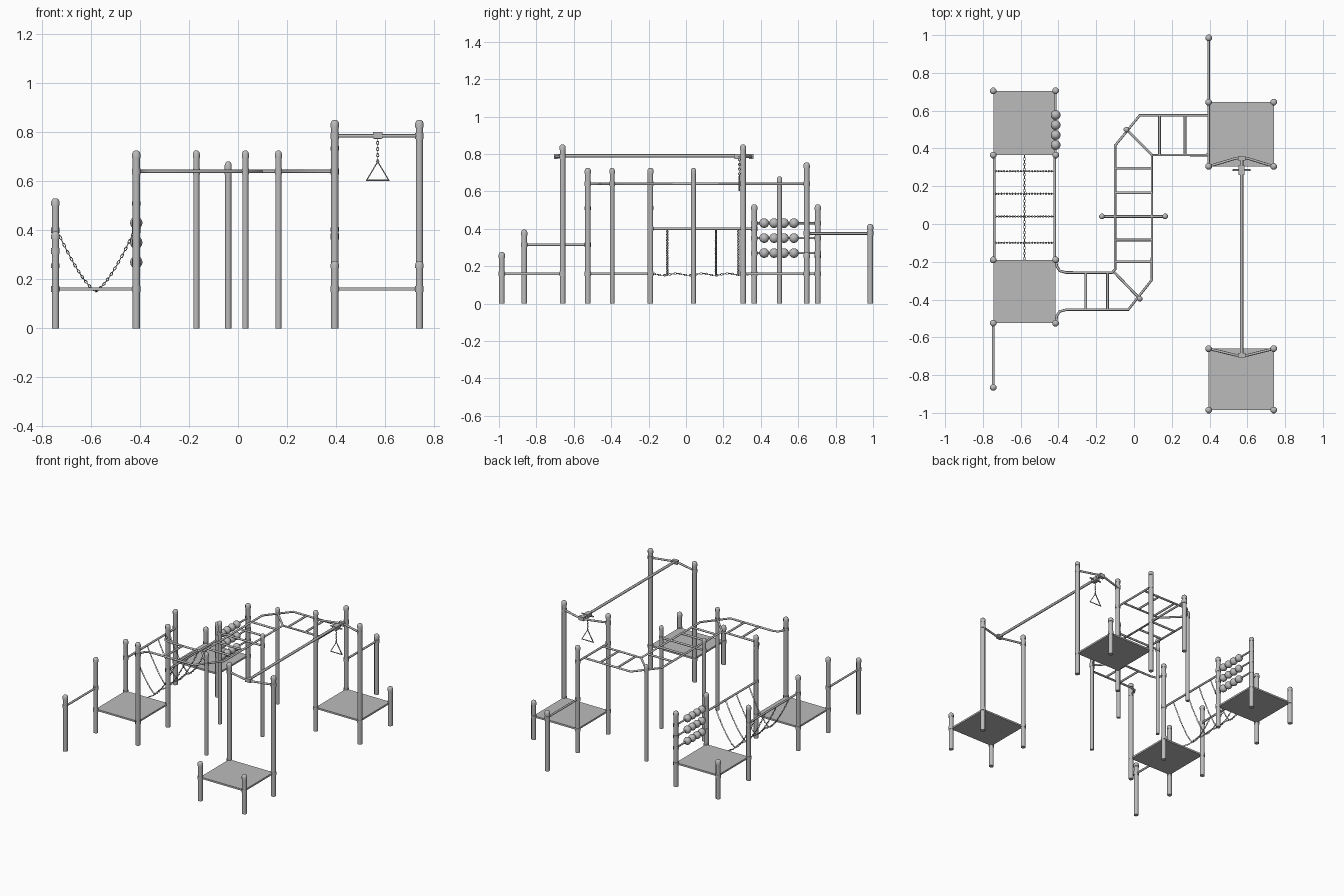
import bpy, bmesh, math
from mathutils import Vector, Matrix

cube = bpy.data.objects.get("Cube")
if cube:
    bpy.data.objects.remove(cube)


def material(name, value):
    m = bpy.data.materials.new(name)
    m.use_nodes = True
    color = (value, value, value, 1)
    m.diffuse_color = color
    m.node_tree.nodes["Principled BSDF"].inputs["Base Color"].default_value = color
    return m


steel = material("grey_steel", 0.5)
smooth = []


def finish(name, bm, rounded=True):
    mesh = bpy.data.meshes.new(name)
    bmesh.ops.recalc_face_normals(bm, faces=bm.faces)
    bm.to_mesh(mesh)
    bm.free()
    mesh.materials.append(steel)
    ob = bpy.data.objects.new(name, mesh)
    bpy.context.collection.objects.link(ob)
    if rounded:
        smooth.append(ob)
    return ob


def lathe(bm, profile, x, y, sides=8):
    """Spin a (radius, height) profile into a solid standing at x, y."""
    rings = []
    for r, z in profile:
        ring = []
        for i in range(sides):
            a = math.tau * (i + 0.5) / sides
            ring.append(bm.verts.new((x + r * math.cos(a), y + r * math.sin(a), z)))
        rings.append(ring)
    for low, high in zip(rings, rings[1:]):
        for i in range(sides):
            j = (i + 1) % sides
            bm.faces.new((low[i], low[j], high[j], high[i]))
    bm.faces.new(rings[0])
    bm.faces.new(rings[-1])


def post(name, x, y, h, collars=(), r=0.016):
    """Round post with a domed cap and clamp collars."""
    bm = bmesh.new()
    w = r * 1.15
    lathe(bm, [(r, 0), (r, h - 0.03), (w, h - 0.03), (w, h - 0.014),
               (w * 0.8, h - 0.005), (w * 0.4, h)], x, y)
    for z in collars:
        lathe(bm, [(w, z - 0.012), (w, z + 0.012)], x, y)
    finish(name, bm)


def pipe(name, points, r=0.007, closed=False):
    cu = bpy.data.curves.new(name, "CURVE")
    cu.dimensions = "3D"
    cu.bevel_depth = r
    cu.bevel_resolution = 2
    cu.use_fill_caps = True
    sp = cu.splines.new("POLY")
    sp.points.add(len(points) - 1)
    for p, co in zip(sp.points, points):
        p.co = (*co, 1)
    sp.use_cyclic_u = closed
    cu.materials.append(steel)
    ob = bpy.data.objects.new(name, cu)
    bpy.context.collection.objects.link(ob)


def add_link(bm, center, along, turn, length):
    """One oval chain link."""
    rot = along.to_track_quat("X", "Z").to_matrix().to_4x4()
    m = Matrix.Translation(center) @ rot @ Matrix.Rotation(turn, 4, "X")
    n, k, wire = 8, 4, 0.0019
    grid = []
    for i in range(n):
        a = math.tau * i / n
        row = []
        for j in range(k):
            b = math.tau * j / k
            d = wire * math.cos(b)
            row.append(bm.verts.new(m @ Vector((
                (length * 0.6 + d) * math.cos(a), (0.0045 + d) * math.sin(a), wire * math.sin(b)))))
        grid.append(row)
    for i in range(n):
        for j in range(k):
            p, q = (i + 1) % n, (j + 1) % k
            bm.faces.new((grid[i][j], grid[p][j], grid[p][q], grid[i][q]))


def chain(name, path, count):
    """Interlocked links along path(t), t from 0 to 1."""
    bm = bmesh.new()
    for i in range(count):
        a, b = Vector(path(i / count)), Vector(path((i + 1) / count))
        add_link(bm, (a + b) / 2, b - a, (i % 2) * math.pi / 2, (b - a).length)
    finish(name, bm)


def box(name, x0, x1, y0, y1, z0, z1):
    bm = bmesh.new()
    bmesh.ops.create_cube(bm, size=1)
    for v in bm.verts:
        v.co = ((x0, x1)[v.co.x > 0], (y0, y1)[v.co.y > 0], (z0, z1)[v.co.z > 0])
    finish(name, bm, False)


# Post positions shared by several parts
WL, WR = -0.745, -0.415
EL, ER = 0.395, 0.74
DECK, LADDER, ZIP, RAIL = 0.16, 0.64, 0.785, 0.4

# Decks
for name, x0, x1, y0, y1 in [("back_right_deck", WL, WR, 0.365, 0.705),
                             ("front_right_deck", WL, WR, -0.525, -0.19),
                             ("back_left_deck", EL, ER, 0.305, 0.645),
                             ("front_left_deck", EL, ER, -0.985, -0.66)]:
    box(name, x0, x1, y0, y1, DECK - 0.006, DECK + 0.006)

# Deck posts
for x, y, h, rings in [
        (WL, 0.705, 0.275, ()), (WR, 0.705, 0.53, (0.27, 0.35, 0.43)),
        (WL, 0.365, 0.53, (RAIL,)), (WR, 0.365, 0.53, (0.27, 0.35, 0.43)),
        (WL, -0.19, 0.53, (RAIL,)), (WR, -0.19, 0.725, (RAIL, LADDER)),
        (WL, -0.525, 0.53, (0.315,)), (WR, -0.525, 0.725, (LADDER,)),
        (EL, 0.645, 0.755, (0.375, LADDER)), (ER, 0.645, 0.275, ()),
        (EL, 0.305, 0.85, (LADDER, ZIP)), (ER, 0.305, 0.85, (ZIP,)),
        (EL, -0.66, 0.85, (ZIP,)), (ER, -0.66, 0.85, (ZIP,)),
        (EL, -0.985, 0.275, ()), (ER, -0.985, 0.275, ())]:
    post("deck_post", x, y, h, (DECK,) + rings)

# Pull-up bars with their outer posts
post("front_bar_post", WL, -0.865, 0.395, (0.315,))
pipe("front_pull_up_bar", [(WL, -0.865, 0.315), (WL, -0.525, 0.315)])
post("back_bar_post", EL, 0.985, 0.425, (0.375,))
pipe("back_pull_up_bar", [(EL, 0.985, 0.375), (EL, 0.645, 0.375)])

# Overhead ladder posts
for x, y, h in [(-0.04, 0.5, 0.68), (0.03, -0.395, 0.725),
                (-0.17, 0.04, 0.725), (0.165, 0.04, 0.725)]:
    post("ladder_post", x, y, h, (LADDER,), 0.0135)


def flat_pipe(name, pts, r=0.007):
    pipe(name, [(x, y, LADDER) for x, y in pts], r)


# Overhead ladder rails and rungs
flat_pipe("ladder_inner_rail", [(WR, -0.19), (-0.408, -0.225), (-0.393, -0.248), (-0.36, -0.257),
                                (-0.115, -0.257), (-0.1, -0.24), (-0.1, 0.415),
                                (0.03, 0.575), (EL, 0.575)])
flat_pipe("ladder_outer_rail", [(WR, -0.525), (-0.408, -0.485), (-0.393, -0.463), (-0.355, -0.453),
                                (-0.03, -0.453), (0.095, -0.295), (0.095, 0.365), (EL, 0.365)])
flat_pipe("ladder_end_bar", [(EL, 0.305), (EL, 0.645)])
flat_pipe("ladder_cross_bar", [(-0.17, 0.04), (0.165, 0.04)])
for y in (-0.2, -0.085, 0.165, 0.295):
    flat_pipe("ladder_rung", [(-0.1, y), (0.095, y)])
for x in (-0.255, -0.14):
    flat_pipe("ladder_rung", [(x, -0.257), (x, -0.453)])
for x in (0.135, 0.27):
    flat_pipe("ladder_rung", [(x, 0.365), (x, 0.575)])
flat_pipe("ladder_corner_rung", [(-0.04, 0.5), (0.095, 0.365)])
flat_pipe("ladder_corner_rung", [(-0.105, -0.255), (0.03, -0.395)])

# Glide track with bent supports at each end
MID = 0.57
pipe("glide_track", [(MID, -0.7, 0.79), (MID, 0.345, 0.79)], 0.009)
for y, out in ((-0.66, -0.695), (0.305, 0.348)):
    pipe("track_support", [(EL, y, ZIP), (MID - 0.03, out, ZIP),
                           (MID + 0.03, out, ZIP), (ER, y, ZIP)])
    box("track_clamp", MID - 0.02, MID + 0.02, out - 0.012, out + 0.012, 0.774, 0.8)

# Trolley and hanging triangle handle
HY = 0.285
box("trolley", MID - 0.016, MID + 0.016, HY - 0.025, HY + 0.025, 0.772, 0.8)
pipe("trolley_axle", [(MID - 0.045, HY, 0.785), (MID + 0.045, HY, 0.785)], 0.005)
chain("handle_chain", lambda t: (MID, HY, 0.775 - 0.1 * t), 8)
pipe("triangle_handle", [(MID, HY, 0.68), (MID + 0.045, HY, 0.604),
                         (MID - 0.045, HY, 0.604)], 0.0045, True)

# Chain bridge: hand rails, hanging chains and foot chain
BX = (WL + WR) / 2
for side in (-1, 1):
    pipe("bridge_rail", [(BX + side * 0.16, -0.19, RAIL), (BX + side * 0.16, 0.365, RAIL)])
for y in (-0.1, 0.04, 0.16, 0.28):
    def sag(t, y=y):
        u = 2 * t - 1
        return BX + 0.155 * u, y, 0.153 + 0.24 * abs(u) ** 1.4
    chain("bridge_hanger_chain", sag, 42)
chain("bridge_foot_chain", lambda t: (
    BX, -0.19 + 0.555 * t, 0.156 + 0.005 * math.cos(8 * math.pi * t)), 40)

# Counting frame: bars and beads
for z in (0.27, 0.35, 0.43):
    pipe("bead_bar", [(WR, 0.365, z), (WR, 0.705, z)], 0.006)
    for i in range(4):
        bm = bmesh.new()
        bmesh.ops.create_uvsphere(bm, u_segments=14, v_segments=8, radius=0.026,
                                  matrix=Matrix.Translation((WR, 0.418 + 0.053 * i, z)))
        finish("counting_bead", bm)

# Smooth the round parts, keeping hard edges
bpy.ops.object.select_all(action="DESELECT")
for ob in smooth:
    ob.select_set(True)
bpy.context.view_layer.objects.active = smooth[0]
bpy.ops.object.shade_smooth_by_angle(angle=math.radians(50))
